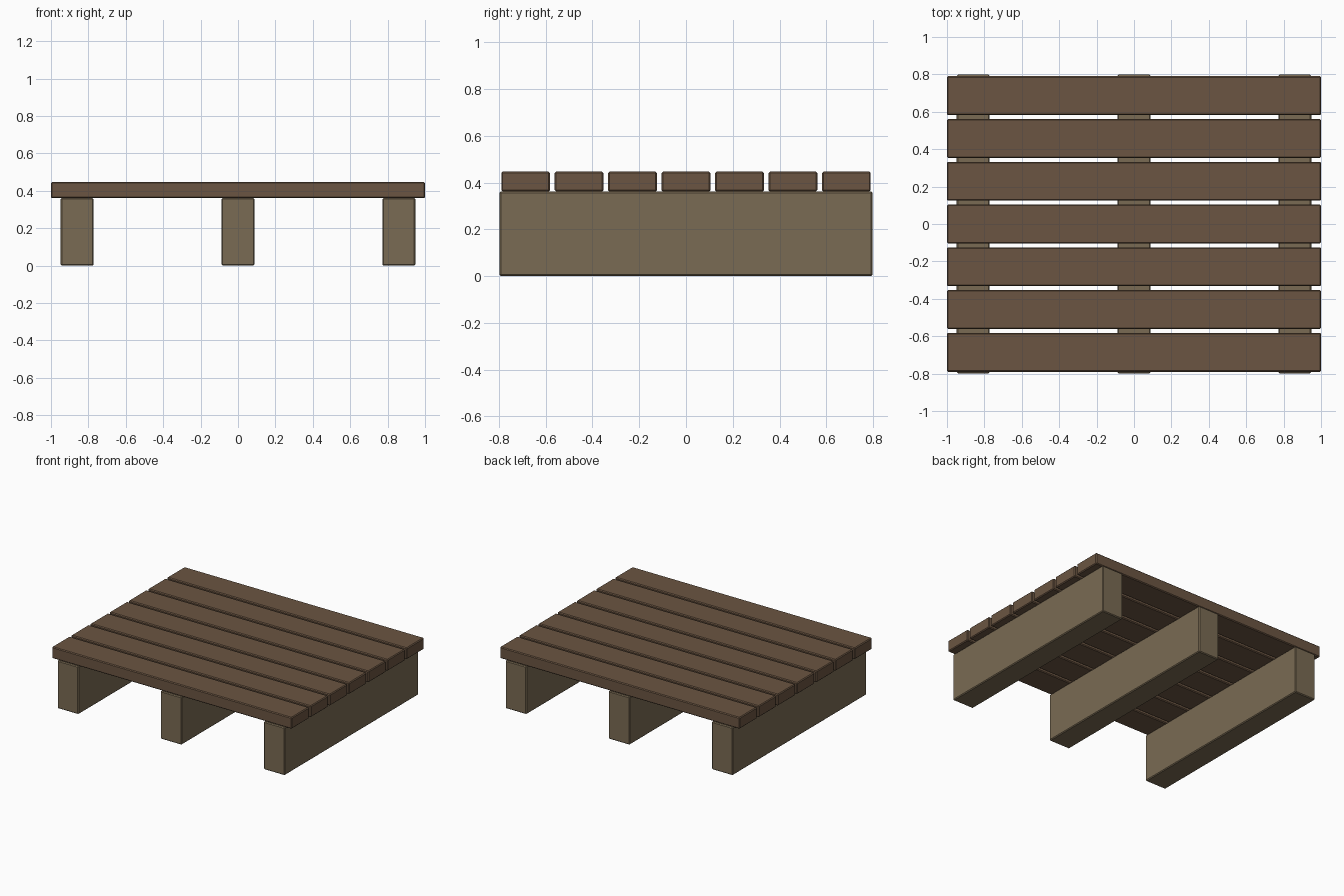
import bpy

if "Cube" in bpy.data.objects:
    bpy.data.objects.remove(bpy.data.objects["Cube"])

def material(name, color):
    m = bpy.data.materials.new(name)
    m.diffuse_color = (*color, 1)
    m.use_nodes = True
    m.node_tree.nodes["Principled BSDF"].inputs["Base Color"].default_value = m.diffuse_color
    return m

plank_wood = material("plank_wood", (0.147, 0.091, 0.054))
beam_wood = material("beam_wood", (0.195, 0.147, 0.087))

def board(name, lo, hi, mat):
    """Box between two corners with slightly chamfered edges."""
    bpy.ops.mesh.primitive_cube_add(
        size=1, location=[(a + b) / 2 for a, b in zip(lo, hi)])
    ob = bpy.context.object
    ob.name = name
    ob.scale = [b - a for a, b in zip(lo, hi)]
    bpy.ops.object.transform_apply(location=False, rotation=False, scale=True)
    bevel = ob.modifiers.new("edge_bevel", 'BEVEL')
    bevel.width = 0.006
    bevel.segments = 1
    ob.data.materials.append(mat)
    return ob

# Three support beams running front to back
for side, x in (("left", -0.86), ("middle", 0), ("right", 0.86)):
    board(f"{side}_beam", (x - 0.088, -0.798, 0), (x + 0.088, 0.798, 0.361), beam_wood)

# Seven deck planks running side to side
for i in range(7):
    y = (i - 3) * 0.2287
    board(f"deck_plank_{i + 1}", (-1, y - 0.104, 0.361), (1, y + 0.104, 0.447), plank_wood)
